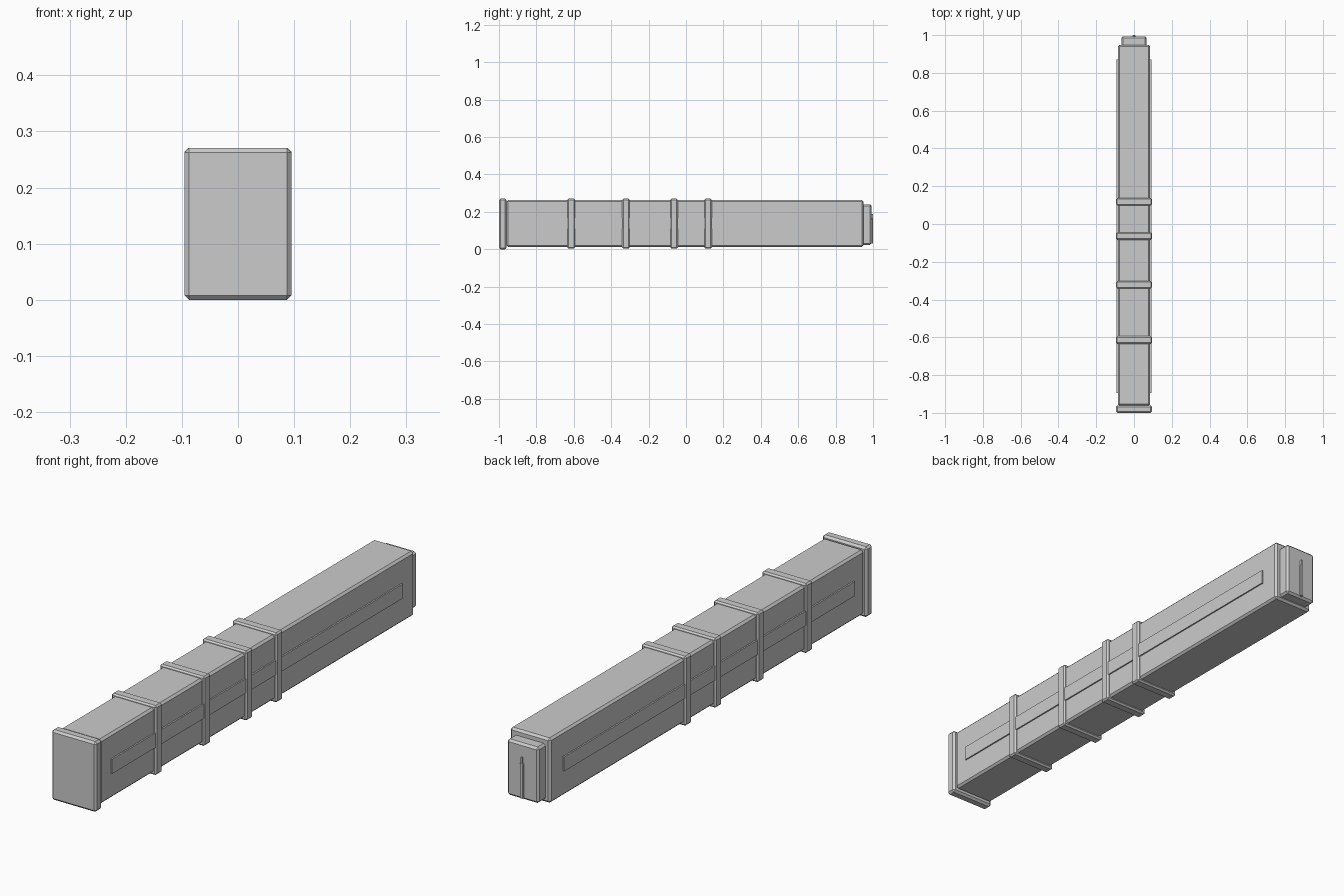
import bpy, bmesh

if "Cube" in bpy.data.objects:
    bpy.data.objects.remove(bpy.data.objects["Cube"])


def box(name, x, y, z, bevel=0.0):
    """Chamfered box from (min, max) ranges on each axis."""
    bm = bmesh.new()
    bmesh.ops.create_cube(bm, size=1)
    for v in bm.verts:
        for i, (lo, hi) in enumerate((x, y, z)):
            v.co[i] = lo if v.co[i] < 0 else hi
    if bevel:
        bmesh.ops.bevel(bm, geom=bm.edges[:], offset=bevel, segments=1,
                        profile=0.5, affect='EDGES')
    me = bpy.data.meshes.new(name)
    bm.to_mesh(me)
    bm.free()
    ob = bpy.data.objects.new(name, me)
    bpy.context.collection.objects.link(ob)
    return ob


# Main body
box("body", (-0.086, 0.086), (-0.96, 0.948), (0.013, 0.262), 0.008)

# Front base plate
box("base_plate", (-0.095, 0.095), (-1.0, -0.96), (0, 0.27), 0.008)

# Raised bands around the body
for i, y in enumerate((-0.614, -0.321, -0.064, 0.118)):
    box(f"band_{i + 1}", (-0.095, 0.095), (y - 0.02, y + 0.02), (0.003, 0.27), 0.006)

# Side ribs
for side, s in (("left", -1), ("right", 1)):
    x = sorted((s * 0.08, s * 0.0915))
    box(f"{side}_rib", x, (-0.895, 0.87), (0.11, 0.166))

# Rear end block
box("end_block", (-0.067, 0.067), (0.94, 0.993), (0.024, 0.239), 0.008)

# Rear ridge with narrow tip
box("end_ridge", (-0.007, 0.007), (0.985, 1.0), (0.03, 0.165), 0.002)
box("end_ridge_tip", (-0.003, 0.003), (0.985, 1.0), (0.16, 0.188))
